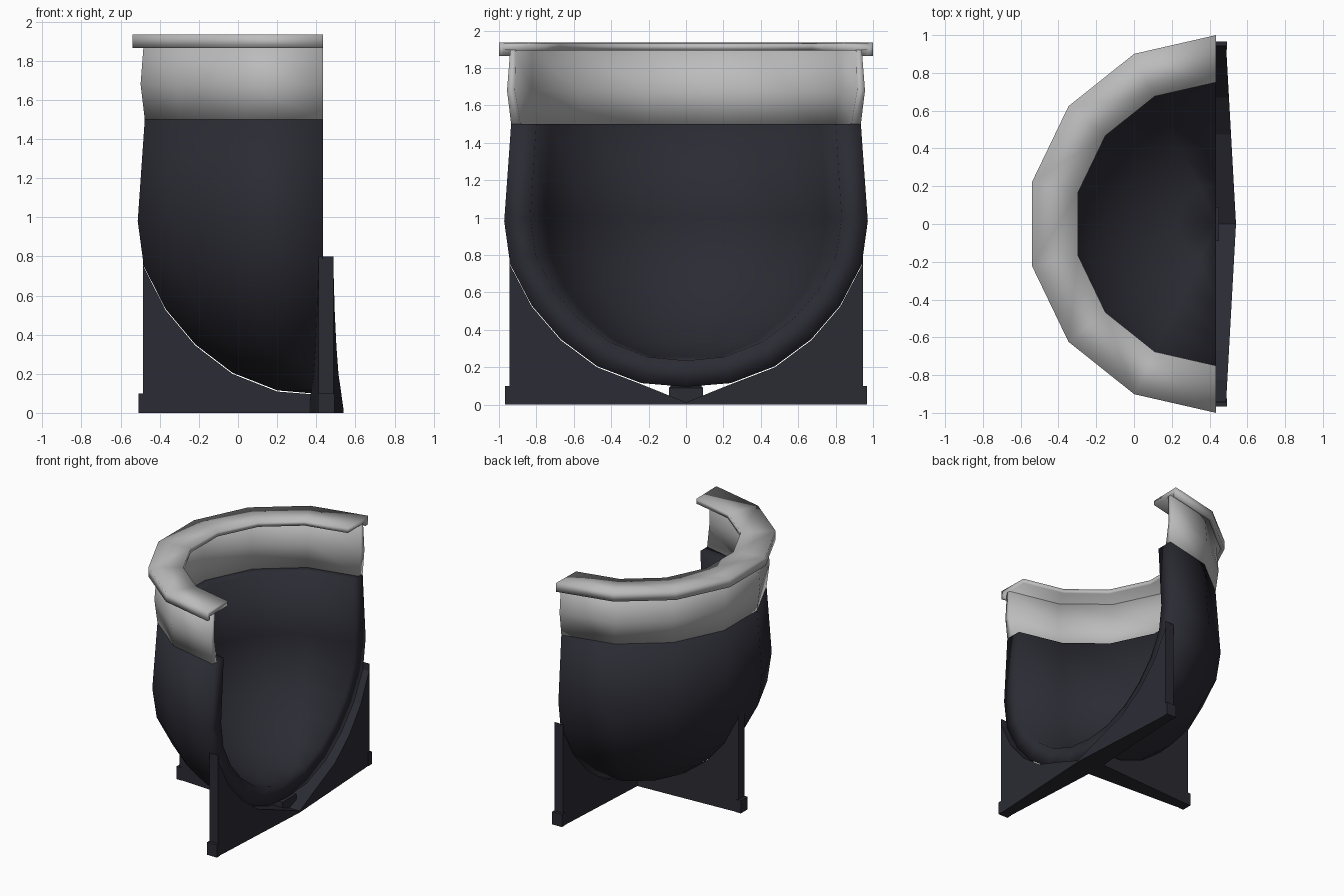
import bpy, bmesh, math
from mathutils import Vector

if "Cube" in bpy.data.objects:
    bpy.data.objects.remove(bpy.data.objects["Cube"])

CX = 0.435     # plane where the vessel is cut in half
SEG = 7        # flat sides in the half circle


def material(name, rgb):
    m = bpy.data.materials.new(name)
    m.diffuse_color = (*rgb, 1)
    m.use_nodes = True
    m.node_tree.nodes["Principled BSDF"].inputs["Base Color"].default_value = m.diffuse_color
    return m


dark = material("dark slate", (0.024, 0.024, 0.034))
grey = material("light grey", (0.5, 0.5, 0.5))


def finish(bm, name, mat, angle=None):
    bmesh.ops.remove_doubles(bm, verts=bm.verts, dist=0.0005)
    bmesh.ops.recalc_face_normals(bm, faces=bm.faces)
    me = bpy.data.meshes.new(name)
    bm.to_mesh(me)
    bm.free()
    me.materials.append(mat)
    ob = bpy.data.objects.new(name, me)
    bpy.context.collection.objects.link(ob)
    if angle:
        bpy.ops.object.select_all(action='DESELECT')
        ob.select_set(True)
        bpy.context.view_layer.objects.active = ob
        bpy.ops.object.shade_smooth_by_angle(angle=math.radians(angle))
    return ob


def half_turn(name, outer, inner, mat, angle=120):
    """Turn a wall section half way round; close the two cut ends with strips."""
    bm = bmesh.new()
    loop = outer + inner[::-1]
    n = len(loop)
    rings = []
    for k in range(SEG + 1):
        a = math.pi / 2 + math.pi * k / SEG
        rings.append([bm.verts.new((CX + r * math.cos(a), r * math.sin(a), z)) for r, z in loop])
    for a, b in zip(rings, rings[1:]):
        for i in range(n):
            j = (i + 1) % n
            bm.faces.new((a[i], a[j], b[j], b[i]))
    for ring in (rings[0], rings[-1]):
        for i in range(len(outer) - 1):
            bm.faces.new((ring[i], ring[i + 1], ring[n - 2 - i], ring[n - 1 - i]))
    bmesh.ops.dissolve_degenerate(bm, dist=0.0005, edges=bm.edges)
    return finish(bm, name, mat, angle)


# Bowl: thick wall with a ledge at the top
bowl_outer = [(0.935, 1.5), (0.972, 0.98), (0.94, 0.75), (0.825, 0.53),
              (0.67, 0.35), (0.475, 0.205), (0.24, 0.115), (0, 0.095)]
bowl_inner = [(0.80, 1.5), (0.832, 1.0), (0.805, 0.8), (0.71, 0.615),
              (0.575, 0.46), (0.41, 0.335), (0.205, 0.255), (0, 0.235)]
half_turn("bowl", bowl_outer, bowl_inner, dark)

# Neck: slightly bulging collar
half_turn("neck", [(0.94, 1.895), (0.957, 1.68), (0.935, 1.5)],
          [(0.91, 1.895), (0.915, 1.68), (0.885, 1.5)], grey)

# Rim: flat flange with a downturned lip
half_turn("rim", [(0.75, 1.93), (1.0, 1.935), (1.0, 1.865)],
          [(0.75, 1.893), (0.97, 1.895), (0.97, 1.865)], grey)


def plate(name, outline, width, direction):
    """Upright plate running out from the stand centre; width depends on distance."""
    d = Vector(direction)
    side = Vector((-d.y, d.x, 0))
    c = Vector((0.45, 0, 0))
    bm = bmesh.new()
    sides = [[bm.verts.new(c + d * u + side * s * width(u) + Vector((0, 0, z)))
              for u, z in outline] for s in (-1, 1)]
    a, b = sides
    bm.faces.new(a)
    bm.faces.new(b[::-1])
    for i in range(len(a)):
        j = (i + 1) % len(a)
        bm.faces.new((a[i], a[j], b[j], b[i]))
    finish(bm, name, dark)


# Stand: three tapering arms cut to the bowl's curve, each with a foot;
# the side arms dip to a notch in the middle
for name, d, scale, shift, middle in (("left_side", (0, -1, 0), 1, 0, 0.012),
                                      ("right_side", (0, 1, 0), 1, 0, 0.012),
                                      ("rear", (-1, 0, 0), 0.975, 0.015, 0.09)):
    end = 0.945 * scale + shift
    curve = [(r * scale + shift, z - 0.006) for r, z in bowl_outer[2:-1]] + [(0, middle)]
    outline = [(0, 0), (end, 0), (end, 0.8), (end - 0.003, 0.8)] + curve
    plate(name + "_stand_arm", outline, lambda u: 0.0375 + 0.0525 * (1 - u / 0.945), d)
    plate(name + "_foot", [(end - 0.02, 0), (end + 0.022, 0), (end + 0.022, 0.1), (end - 0.02, 0.1)],
          lambda u: 0.042, d)
